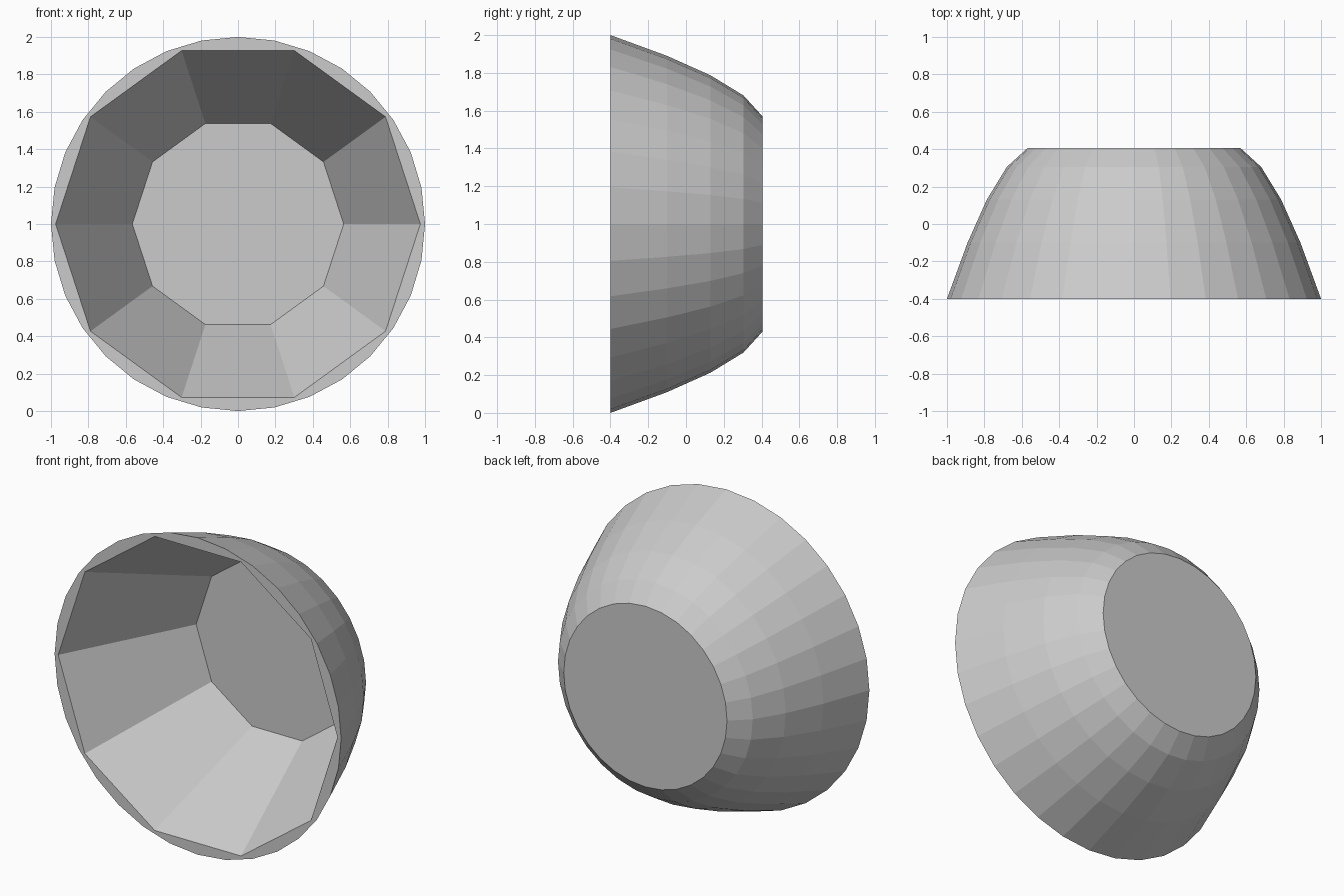
import bpy, bmesh, math

if "Cube" in bpy.data.objects:
    bpy.data.objects.remove(bpy.data.objects["Cube"])

OUTER_SIDES, INNER_SIDES = 32, 10
# (y, radius) from the front rim to the back
OUTER = [(-0.40, 1.0), (-0.10, 0.89), (0.13, 0.787), (0.305, 0.68), (0.405, 0.57)]
INNER = [(-0.40, 0.975), (0.39, 0.565)]

bm = bmesh.new()


def ring(y, r, sides):
    return [bm.verts.new((r * math.cos(2 * math.pi * i / sides), y,
                          1 + r * math.sin(2 * math.pi * i / sides)))
            for i in range(sides)]


def wall(profile, sides):
    rings = [ring(y, r, sides) for y, r in profile]
    for a, b in zip(rings, rings[1:]):
        for i in range(sides):
            j = (i + 1) % sides
            bm.faces.new((a[i], a[j], b[j], b[i]))
    bm.faces.new(rings[-1])
    return rings[0]


# Curved outside with flat back, ten-sided hollow with flat floor
outer_rim = wall(OUTER, OUTER_SIDES)
inner_rim = wall(INNER, INNER_SIDES)

# Flat front rim joining the circle to the decagon
i = j = 0
while i < OUTER_SIDES or j < INNER_SIDES:
    o, n = outer_rim[i % OUTER_SIDES], inner_rim[j % INNER_SIDES]
    if j == INNER_SIDES or (i < OUTER_SIDES and
                            (i + 0.5) / OUTER_SIDES <= (j + 0.5) / INNER_SIDES):
        i += 1
        bm.faces.new((o, outer_rim[i % OUTER_SIDES], n))
    else:
        j += 1
        bm.faces.new((o, inner_rim[j % INNER_SIDES], n))

bmesh.ops.recalc_face_normals(bm, faces=bm.faces)
mesh = bpy.data.meshes.new("faceted_bowl")
bm.to_mesh(mesh)
bm.free()
bowl = bpy.data.objects.new("faceted_bowl", mesh)
bpy.context.collection.objects.link(bowl)
